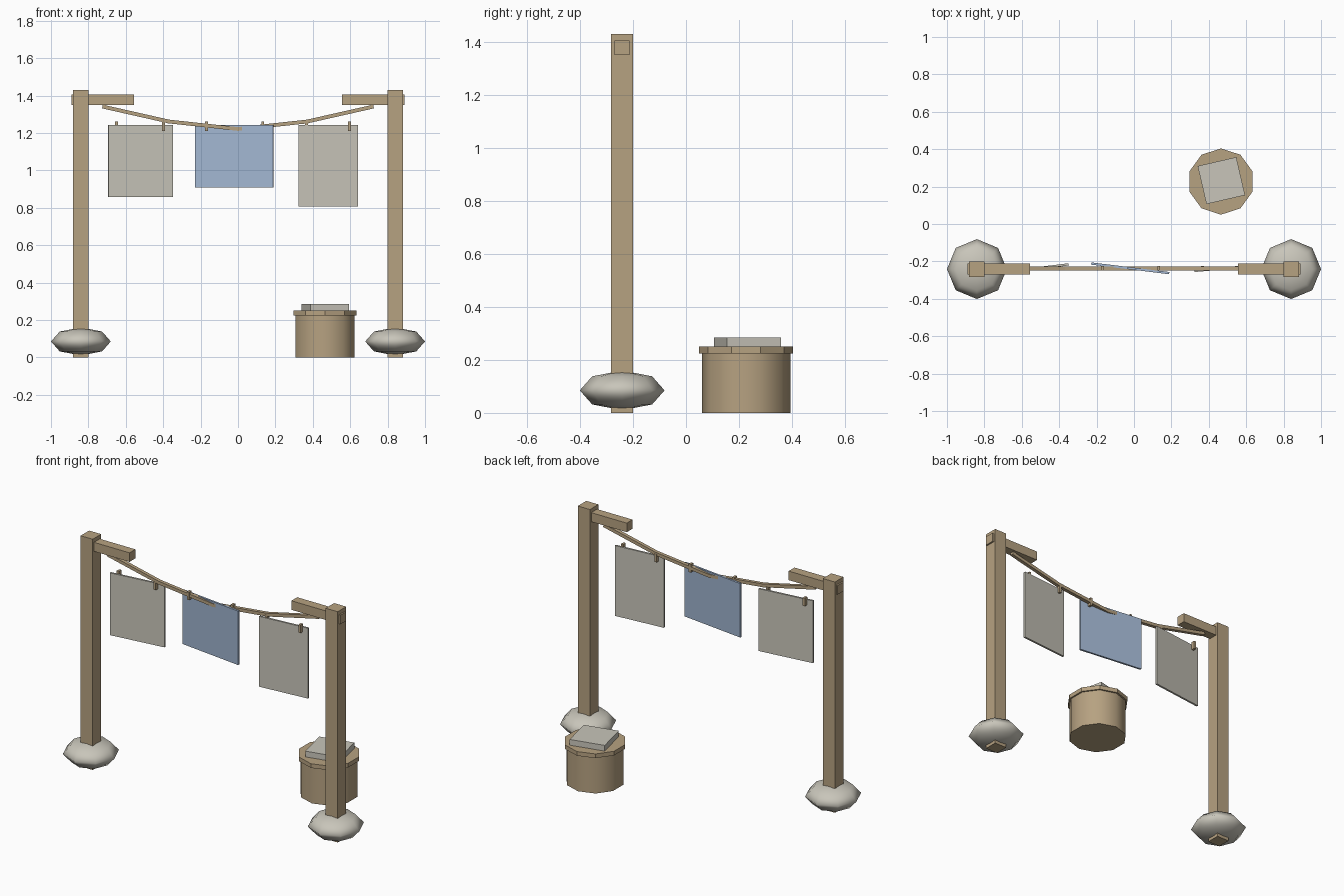
import bpy
from math import radians, atan2, hypot
from mathutils import Vector

if "Cube" in bpy.data.objects:
    bpy.data.objects.remove(bpy.data.objects["Cube"], do_unlink=True)


def material(name, rgb):
    m = bpy.data.materials.new(name)
    m.use_nodes = True
    colour = (*rgb, 1)
    m.diffuse_color = colour
    m.node_tree.nodes["Principled BSDF"].inputs["Base Color"].default_value = colour
    return m


wood = material("tan wood", (0.47, 0.36, 0.22))
pale = material("pale grey", (0.58, 0.56, 0.49))
blue = material("blue cloth", (0.36, 0.47, 0.64))


def finish(name, mat):
    ob = bpy.context.object
    ob.name = name
    ob.data.materials.append(mat)
    return ob


def box(name, mat, centre, size, rot=(0, 0, 0)):
    bpy.ops.mesh.primitive_cube_add(size=1, location=centre, rotation=rot)
    ob = finish(name, mat)
    ob.scale = size
    return ob


def drum(name, mat, x, y, bottom, top, radius):
    bpy.ops.mesh.primitive_cylinder_add(
        vertices=10, radius=radius, depth=top - bottom,
        location=(x, y, (bottom + top) / 2))
    return finish(name, mat)


LINE_Y = -0.241

# Posts, bracket arms and footing stones on both sides
for side, label in ((-1, "right"), (1, "left")):
    x = side * 0.84
    box(label + "_post", wood, (x, LINE_Y, 0.715), (0.083, 0.083, 1.43))
    box(label + "_arm", wood, (side * 0.723, LINE_Y, 1.378), (0.336, 0.057, 0.056))
    bpy.ops.mesh.primitive_uv_sphere_add(
        segments=8, ring_count=4, radius=1, location=(x, LINE_Y, 0.085))
    stone = finish(label + "_footing_stone", pale)
    stone.scale = (0.16, 0.16, 0.075)
    bpy.ops.object.shade_smooth()

# Sagging line made of straight lengths
path = [(-0.72, 1.34), (-0.37, 1.261), (0, 1.221), (0.37, 1.261), (0.72, 1.34)]
for i, (a, b) in enumerate(zip(path, path[1:])):
    dx, dz = b[0] - a[0], b[1] - a[1]
    mid = (Vector(a) + Vector(b)) / 2
    box(f"line_length_{i + 1}", wood, (mid.x, -0.237, mid.y),
        (hypot(dx, dz) + 0.01, 0.022, 0.02), (0, -atan2(dz, dx), 0))

# Hanging cloths, each turned a little, with two pegs
cloths = [("right_cloth", pale, -0.695, -0.348, 0.857, 7, (-0.65, -0.398)),
          ("middle_cloth", blue, -0.23, 0.19, 0.909, -7, (-0.168, 0.132)),
          ("left_cloth", pale, 0.323, 0.641, 0.807, 5, (0.366, 0.596))]
for name, mat, x0, x1, low, turn, pegs in cloths:
    box(name, mat, ((x0 + x1) / 2, -0.237, (low + 1.243) / 2),
        (x1 - x0, 0.012, 1.243 - low), (0, 0, radians(turn)))
    for i, x in enumerate(pegs):
        box(f"{name}_peg_{i + 1}", wood, (x, -0.237, 1.235), (0.015, 0.024, 0.05))

# Barrel with lid and a folded cloth on top
drum("barrel_body", wood, 0.465, 0.227, 0, 0.226, 0.167)
bpy.ops.object.shade_smooth_by_angle(angle=radians(50))
drum("barrel_lid", wood, 0.465, 0.227, 0.224, 0.25, 0.177)
box("folded_cloth", pale, (0.467, 0.232, 0.267), (0.212, 0.209, 0.037),
    (0, 0, radians(13)))
